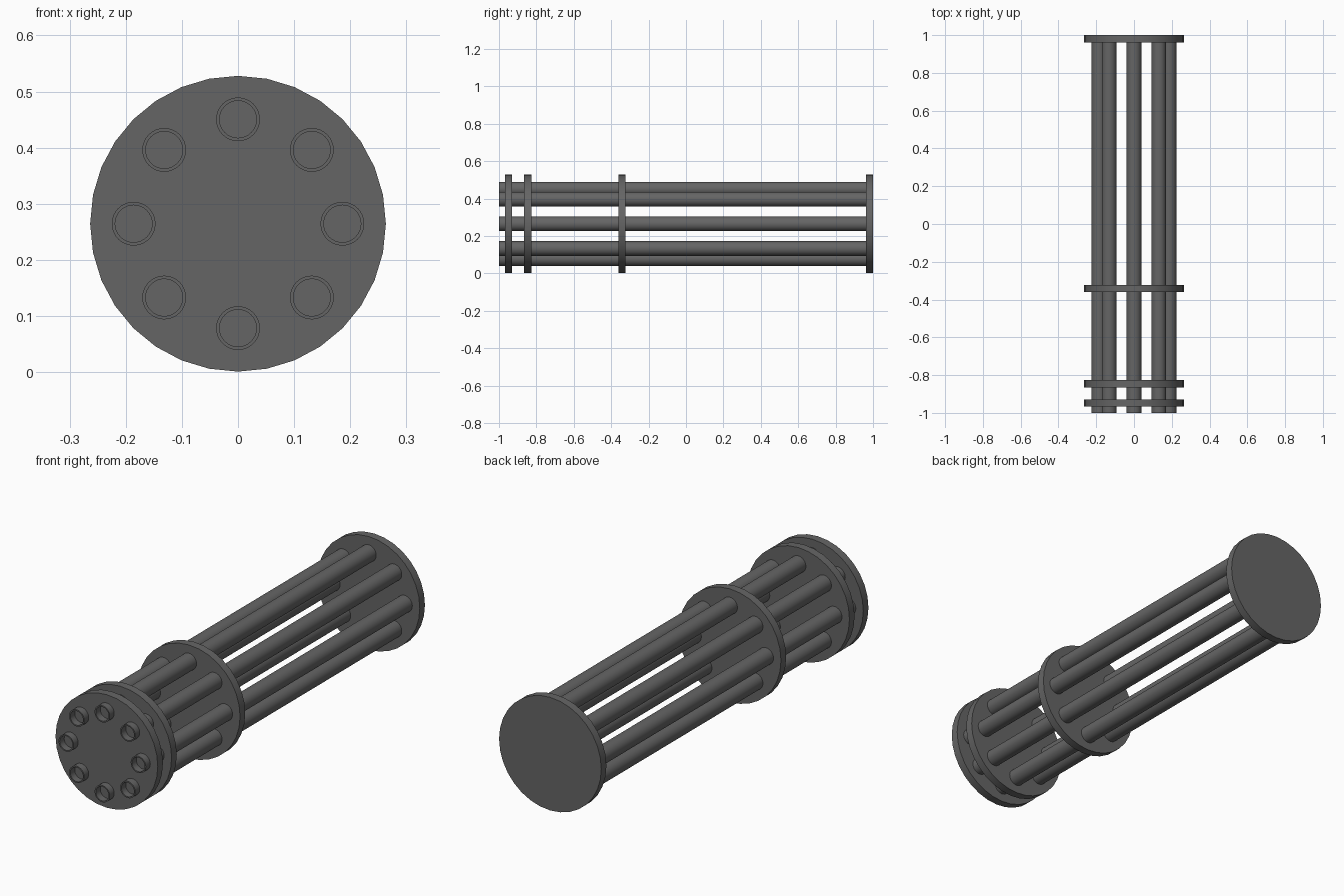
import bpy, bmesh, math

if "Cube" in bpy.data.objects:
    bpy.data.objects.remove(bpy.data.objects["Cube"])

CZ = 0.2645          # height of the central axis

dark = bpy.data.materials.new("dark_metal")
dark.diffuse_color = (0.13, 0.13, 0.13, 1)
dark.use_nodes = True
dark.node_tree.nodes["Principled BSDF"].inputs["Base Color"].default_value = dark.diffuse_color


def lathe(name, profile, x=0.0, z=CZ, sides=32):
    """Spin (radius, y) points around an axis parallel to y and cap both ends."""
    bm = bmesh.new()
    rings = []
    for r, y in profile:
        rings.append([bm.verts.new((x + r * math.cos(2 * math.pi * i / sides), y,
                                    z + r * math.sin(2 * math.pi * i / sides)))
                      for i in range(sides)])
    for a, b in zip(rings, rings[1:]):
        for i in range(sides):
            j = (i + 1) % sides
            bm.faces.new((a[i], a[j], b[j], b[i]))
    bm.faces.new(rings[0])
    bm.faces.new(rings[-1])
    bmesh.ops.recalc_face_normals(bm, faces=bm.faces)
    me = bpy.data.meshes.new(name)
    bm.to_mesh(me)
    bm.free()
    me.materials.append(dark)
    ob = bpy.data.objects.new(name, me)
    bpy.context.collection.objects.link(ob)
    bpy.ops.object.select_all(action='DESELECT')
    ob.select_set(True)
    bpy.context.view_layer.objects.active = ob
    bpy.ops.object.shade_smooth_by_angle(angle=math.radians(30))
    return ob


# Clamp discs and the back plate
for name, y in (("front_disc", -0.948), ("second_disc", -0.846),
                ("middle_disc", -0.342), ("back_plate", 0.981)):
    lathe(name, [(0.2635, y - 0.019), (0.2635, y + 0.019)])

# Eight tubes in a circle, each with a blind bore at the front
for k in range(8):
    a = k * math.pi / 4
    lathe(f"tube_{k + 1}",
          [(0.033, -0.85), (0.033, -1.0), (0.039, -1.0), (0.039, 0.97)],
          x=0.186 * math.cos(a), z=CZ + 0.186 * math.sin(a))
